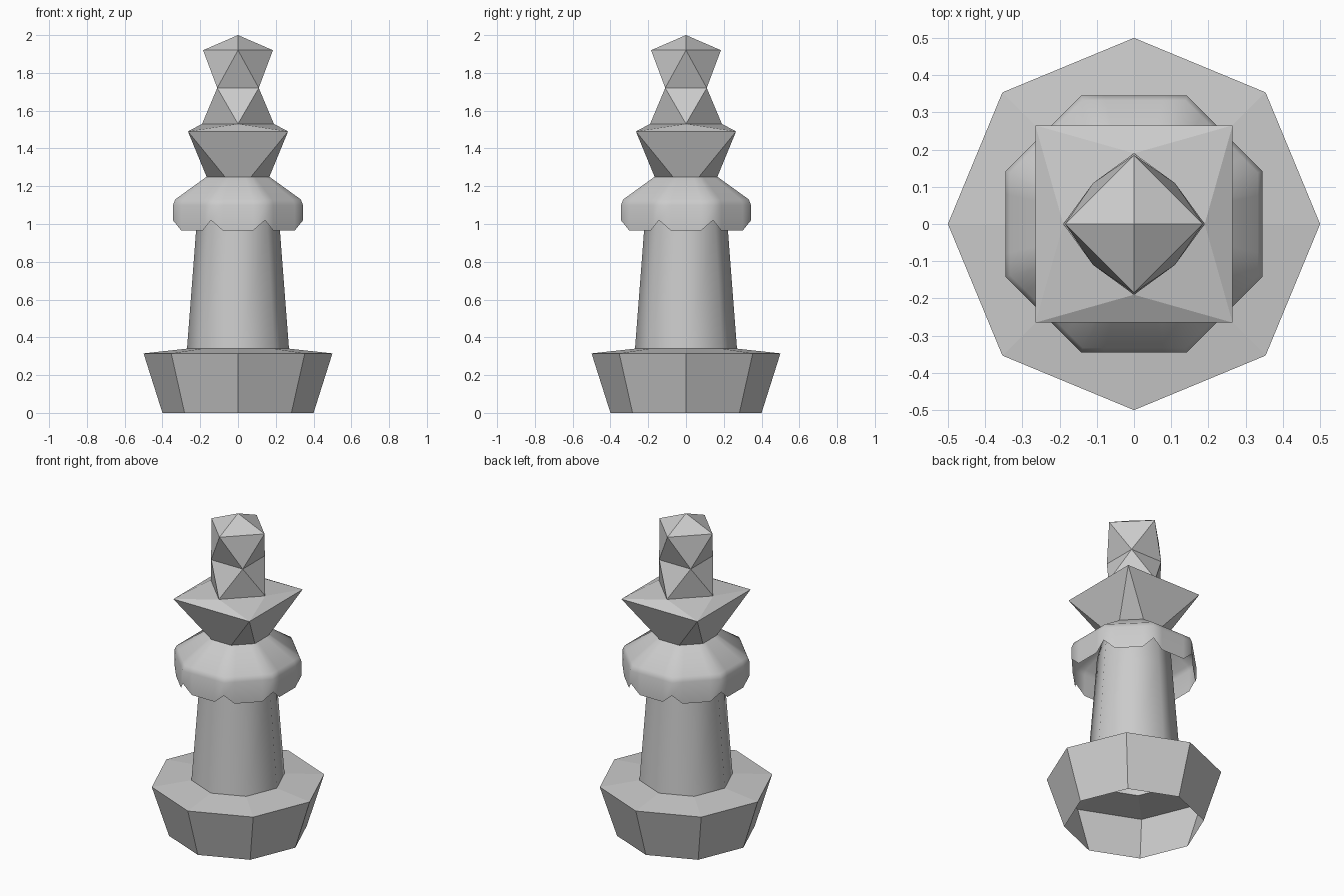
import bpy, bmesh
from math import cos, sin, pi, sqrt

cube = bpy.data.objects.get("Cube")
if cube:
    bpy.data.objects.remove(cube, do_unlink=True)

STONE = (0.6, 0.6, 0.6, 1)
stone = bpy.data.materials.new("grey_stone")
stone.use_nodes = True
stone.diffuse_color = STONE
stone.node_tree.nodes["Principled BSDF"].inputs["Base Color"].default_value = STONE


def ring(bm, radius, z, sides=8, turn=0.0):
    """Regular ring of vertices; turn is a fraction of one side."""
    step = 2 * pi / sides
    return [bm.verts.new((radius * cos((i + turn) * step),
                          radius * sin((i + turn) * step), z)) for i in range(sides)]


def bridge(bm, lower, upper):
    """Quads between two rings of equal count."""
    n = len(lower)
    for i in range(n):
        j = (i + 1) % n
        bm.faces.new((lower[i], lower[j], upper[j], upper[i]))


def antiprism(bm, lower, upper):
    """Triangles between a ring and one turned half a side ahead of it."""
    n = len(lower)
    for i in range(n):
        j = (i + 1) % n
        bm.faces.new((lower[i], lower[j], upper[i]))
        bm.faces.new((lower[j], upper[j], upper[i]))


def finish(bm, name, smooth=False):
    mesh = bpy.data.meshes.new(name)
    for f in bm.faces:
        f.smooth = smooth
    bm.to_mesh(mesh)
    bm.free()
    mesh.materials.append(stone)
    obj = bpy.data.objects.new(name, mesh)
    bpy.context.collection.objects.link(obj)
    return obj


def lathe(name, profile, smooth=False):
    bm = bmesh.new()
    rings = [ring(bm, r, z) for r, z in profile]
    for a, b in zip(rings, rings[1:]):
        bridge(bm, a, b)
    return finish(bm, name, smooth)


# Open octagonal base and tapered shaft
lathe("base", [(0.4, 0), (0.5, 0.315), (0.27, 0.34)])
lathe("shaft", [(0.27, 0.34), (0.222, 0.965), (0.212, 1.1), (0.175, 1.24)], smooth=True)

# Flared collar: an open octagonal shell with a notch in the rim at each corner
NOTCH = 0.22
bm = bmesh.new()


def collar_ring(radius, z, corner_z):
    corners = [(radius * cos((i + 0.5) * pi / 4), radius * sin((i + 0.5) * pi / 4))
               for i in range(8)]
    verts = []
    for (ax, ay), (bx, by) in zip(corners, corners[1:] + corners[:1]):
        for t in (0, NOTCH, 1 - NOTCH):
            verts.append(bm.verts.new((ax + (bx - ax) * t, ay + (by - ay) * t,
                                       z if t else corner_z)))
    return verts


collar = [collar_ring(*level) for level in
          ((0.373, 0.965, 1.02), (0.373, 1.10, 1.10), (0.36, 1.13, 1.13), (0.18, 1.25, 1.25))]
for a, b in zip(collar, collar[1:]):
    bridge(bm, a, b)
finish(bm, "collar", smooth=True)

# Head: octagonal neck opening out to a square brim, then closing to a diamond
bm = bmesh.new()
neck = ring(bm, 0.18, 1.25, 8, 0.5)
brim = ring(bm, 0.265 * sqrt(2), 1.49, 4, 0.5)
crest = ring(bm, 0.19, 1.53, 4)
for i in range(4):
    a, b, c = neck[2 * i], neck[2 * i + 1], neck[(2 * i + 2) % 8]
    bm.faces.new((a, b, brim[i]))
    bm.faces.new((b, c, brim[(i + 1) % 4], brim[i]))
    nxt = crest[(i + 1) % 4]
    bm.faces.new((brim[i], nxt, crest[i]))
    bm.faces.new((brim[i], brim[(i + 1) % 4], nxt))
finish(bm, "head")

# Faceted finial: diamond, square waist, diamond and a low point
bm = bmesh.new()
foot = ring(bm, 0.19, 1.53, 4)
waist = ring(bm, 0.11 * sqrt(2), 1.72, 4, 0.5)
top = ring(bm, 0.185, 1.92, 4)
antiprism(bm, foot, waist)
antiprism(bm, waist, top[1:] + top[:1])
tip = bm.verts.new((0, 0, 2))
for i in range(4):
    bm.faces.new((top[i], top[(i + 1) % 4], tip))
finish(bm, "finial")
